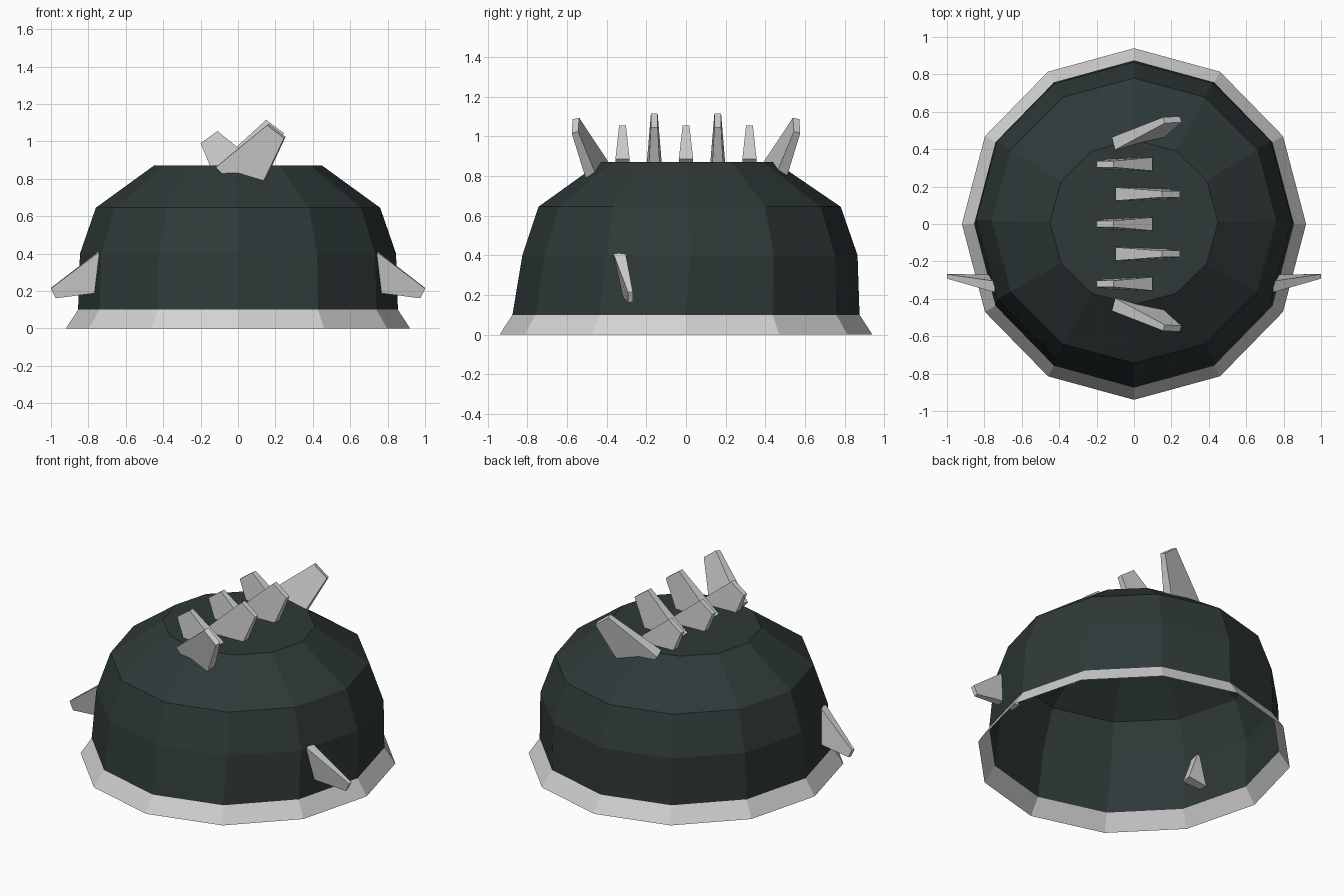
import bpy, bmesh, math
from mathutils import Vector

cube = bpy.data.objects.get("Cube")
if cube:
    bpy.data.objects.remove(cube, do_unlink=True)


def material(name, rgb):
    m = bpy.data.materials.new(name)
    m.use_nodes = True
    m.diffuse_color = (*rgb, 1)
    m.node_tree.nodes["Principled BSDF"].inputs["Base Color"].default_value = (*rgb, 1)
    return m


dark = material("dark_slate", (0.028, 0.04, 0.04))
pale = material("pale_grey", (0.65, 0.65, 0.65))


def finish(name, bm, mat, recalc=False):
    if recalc:
        bmesh.ops.recalc_face_normals(bm, faces=bm.faces)
    mesh = bpy.data.meshes.new(name)
    bm.to_mesh(mesh)
    bm.free()
    mesh.materials.append(mat)
    obj = bpy.data.objects.new(name, mesh)
    bpy.context.collection.objects.link(obj)
    return obj


def shell(name, rings, mat, cap=False, sides=12):
    """Open loft through elliptical rings given as (z, x radius, y radius, y centre)."""
    bm = bmesh.new()
    loops = []
    for z, rx, ry, cy in rings:
        angles = [math.tau * i / sides for i in range(sides)]
        loops.append([bm.verts.new((rx * math.cos(a), cy + ry * math.sin(a), z)) for a in angles])
    for low, high in zip(loops, loops[1:]):
        for i in range(sides):
            j = (i + 1) % sides
            bm.faces.new((low[i], low[j], high[j], high[i]))
    if cap:
        bm.faces.new(loops[-1])
    return finish(name, bm, mat)


def fin(name, base_top, base_low, tip_top, tip_low, base_half=0.036, tip_half=0.017, flip=(1, 1)):
    """Tapered plate: a four-cornered outline thickened along its normal."""
    pts = [Vector((p[0] * flip[0], p[1] * flip[1], p[2]))
           for p in (base_top, base_low, tip_low, tip_top)]
    n = (pts[2] - pts[0]).cross(pts[3] - pts[1]).normalized()
    bm = bmesh.new()
    halves = (base_half, base_half, tip_half, tip_half)
    a = [bm.verts.new(p + n * h) for p, h in zip(pts, halves)]
    b = [bm.verts.new(p - n * h) for p, h in zip(pts, halves)]
    bm.faces.new(a)
    bm.faces.new(b[::-1])
    for i in range(4):
        j = (i + 1) % 4
        bm.faces.new((a[i], b[i], b[j], a[j]))
    return finish(name, bm, pale, recalc=True)


# Flared rim and faceted, open-bottomed dome
shell("rim", [(0, 0.92, 0.94, 0), (0.1, 0.855, 0.875, 0)], pale)
shell("dome", [(0.1, 0.855, 0.875, 0), (0.4, 0.845, 0.845, 0.02),
               (0.645, 0.76, 0.762, 0.018), (0.87, 0.45, 0.44, 0.01)], dark, cap=True)

# Short crest fins leaning to the right
for i, y in enumerate((-0.32, 0, 0.32)):
    fin(f"crest_fin_right_{i + 1}", (0.1, y, 0.885), (-0.08, y, 0.70),
        (-0.11, y, 1.055), (-0.2, y, 0.99))

# Taller crest fins leaning to the left
for i, y in enumerate((-0.16, 0.16)):
    fin(f"crest_fin_left_{i + 1}", (-0.1, y, 0.885), (0.09, y, 0.69),
        (0.15, y, 1.115), (0.245, y, 1.045))

# Splayed fins at both ends of the crest
for label, s in (("front", 1), ("back", -1)):
    fin(f"crest_fin_{label}", (-0.11, -0.43, 0.87), (0.08, -0.43, 0.66),
        (0.16, -0.555, 1.09), (0.25, -0.56, 1.02), flip=(1, s))

# Side spikes piercing the dome
for label, s in (("left", 1), ("right", -1)):
    fin(f"side_spike_{label}", (0.745, -0.335, 0.41), (0.65, -0.30, 0.207),
        (1.0, -0.28, 0.215), (0.975, -0.28, 0.163),
        base_half=0.03, tip_half=0.012, flip=(s, 1))
